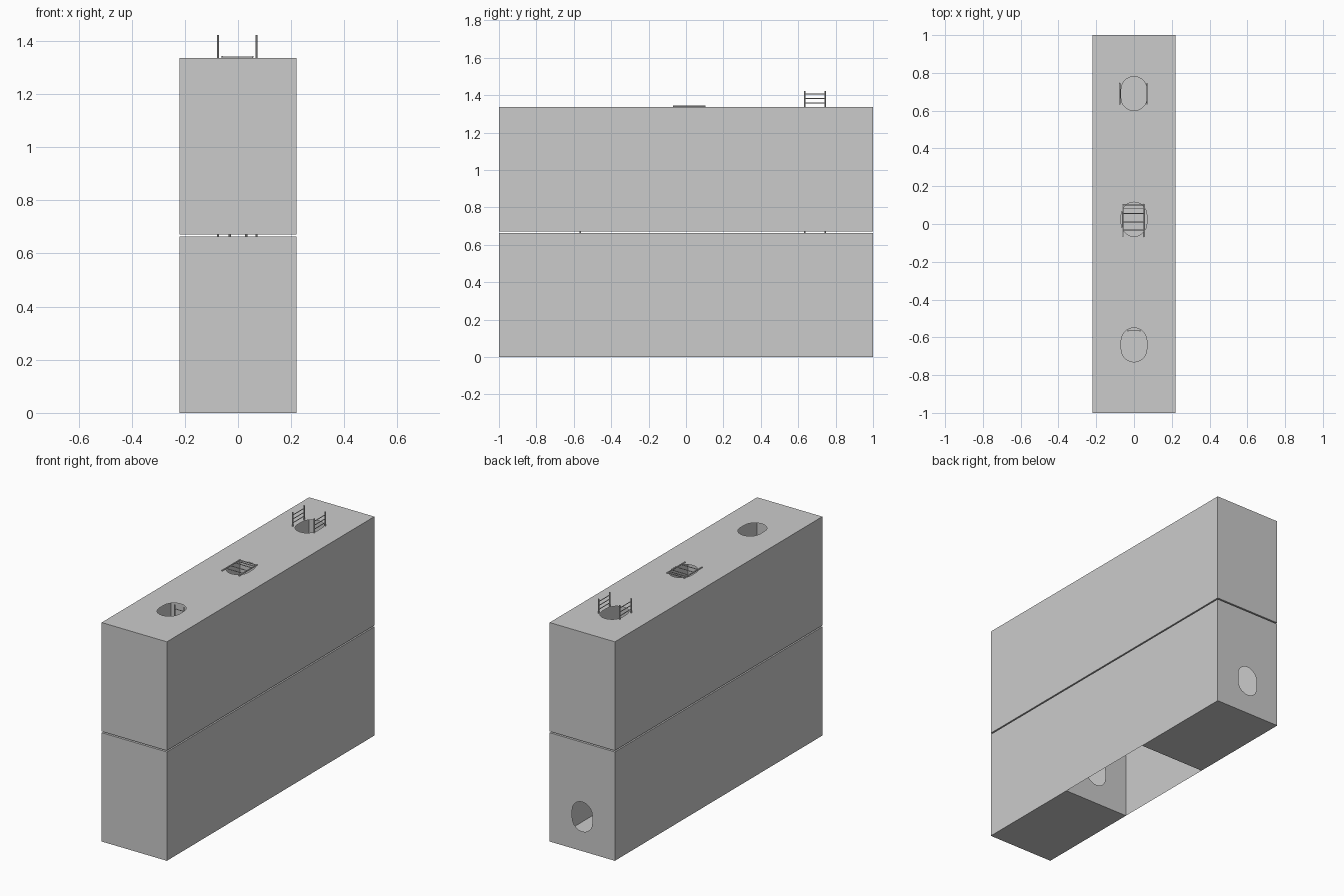
import bpy, bmesh
from math import sin, cos, pi
from mathutils import Vector

if "Cube" in bpy.data.objects:
    bpy.data.objects.remove(bpy.data.objects["Cube"])

W, L, T = 0.22, 1.0, 1 / 3          # half width, half length, bulkhead position
LOW, HIGH = (0.0, 0.664), (0.672, 1.336)
BAYS = [(-L, -T), (-T, T), (T, L)]
HOLES = [-0.64, 0.025, 0.69]        # hatch centres along y


def manhole(cu, cv, r=0.068, straight=0.045, n=10):
    pts = []
    for i in range(n + 1):
        a = pi * i / n
        pts.append((cu + r * cos(a), cv + straight / 2 + r * sin(a)))
    return pts + [(2 * cu - u, 2 * cv - v) for u, v in pts]


def panel(bm, place, normal, u0, u1, v0, v1, hole=None):
    """Thin sheet, optionally pierced by an oval manhole."""
    loops = [[(u0, v0), (u1, v0), (u1, v1), (u0, v1)]]
    if hole:
        loops.append(manhole(*hole))
    edges = []
    for loop in loops:
        vs = [bm.verts.new(place(u, v)) for u, v in loop]
        edges += [bm.edges.new((vs[i], vs[(i + 1) % len(vs)])) for i in range(len(vs))]
    n = Vector(normal)
    res = bmesh.ops.triangle_fill(bm, use_beauty=True, use_dissolve=False, edges=edges, normal=n)
    for f in res["geom"]:
        if isinstance(f, bmesh.types.BMFace):
            f.normal_update()
            if f.normal.dot(n) < 0:
                f.normal_flip()


def finish(bm, name):
    me = bpy.data.meshes.new(name)
    bm.to_mesh(me)
    bm.free()
    ob = bpy.data.objects.new(name, me)
    bpy.context.collection.objects.link(ob)
    return ob


def deck(name, zs, is_lower):
    bm = bmesh.new()
    z0, z1 = zs
    for i, (y0, y1) in enumerate(BAYS):
        # side walls
        for s in (-1, 1):
            panel(bm, lambda u, v: (s * W, u, v), (s, 0, 0), y0, y1, z0, z1)
        # ceiling: all hatches on top, end hatches only between decks
        open_top = not is_lower or i != 1
        panel(bm, lambda u, v: (u, v, z1), (0, 0, 1), -W, W, y0, y1,
              (0, HOLES[i]) if open_top else None)
        # floor: the lower middle bay has none
        if not (is_lower and i == 1):
            panel(bm, lambda u, v: (u, v, z0), (0, 0, -1), -W, W, y0, y1,
                  (0, HOLES[i]) if not is_lower and i != 1 else None)
    # end walls and bulkheads
    door = (0, z0 + 0.21)
    for y, n, h in ((-L, -1, None), (-T, 1, door), (T, -1, door),
                    (L, 1, door if is_lower else None)):
        panel(bm, lambda u, v: (u, y, v), (0, n, 0), -W, W, z0, z1, h)
    bmesh.ops.remove_doubles(bm, verts=bm.verts[:], dist=1e-5)
    finish(bm, name)


def rod(bm, a, b, r):
    a, b = Vector(a), Vector(b)
    d = b - a
    m = d.to_track_quat('Z', 'Y').to_matrix().to_4x4()
    m.translation = (a + b) / 2
    bmesh.ops.create_cone(bm, cap_ends=True, segments=8, radius1=r, radius2=r,
                          depth=d.length, matrix=m)


def ladder(name, base, along, across, rungs, r=0.004):
    """Two rails running from base, joined by rungs at given fractions."""
    bm = bmesh.new()
    base, along, half = Vector(base), Vector(along), Vector(across) / 2
    for s in (-1, 1):
        rod(bm, base + s * half, base + s * half + along, r)
    for t in rungs:
        p = base + along * t
        rod(bm, p - half, p + half, r * 0.6)
    finish(bm, name)


deck("lower_deck", LOW, True)
deck("upper_deck", HIGH, False)

# guard rails beside the rear hatches
for label, z in (("lower", LOW[1]), ("upper", HIGH[1])):
    for side, x in (("left", -0.075), ("right", 0.069)):
        ladder(f"{label}_{side}_guard_rail", (x, 0.69, z), (0, 0, 0.087), (0, 0.108, 0),
               [0.25, 0.52, 0.8])

# rung grating lying over the middle hatch
ladder("hatch_grating", (-0.002, -0.07, 1.34), (0, 0.175, 0), (0.115, 0, 0),
       [0.22, 0.46, 0.72, 0.86, 0.97])

# climbing ladder through the front hatches
ladder("front_ladder", (0, -0.565, 0.005), (0, 0, 1.325), (0.062, 0, 0),
       [(i + 0.5) / 26 for i in range(26)])
